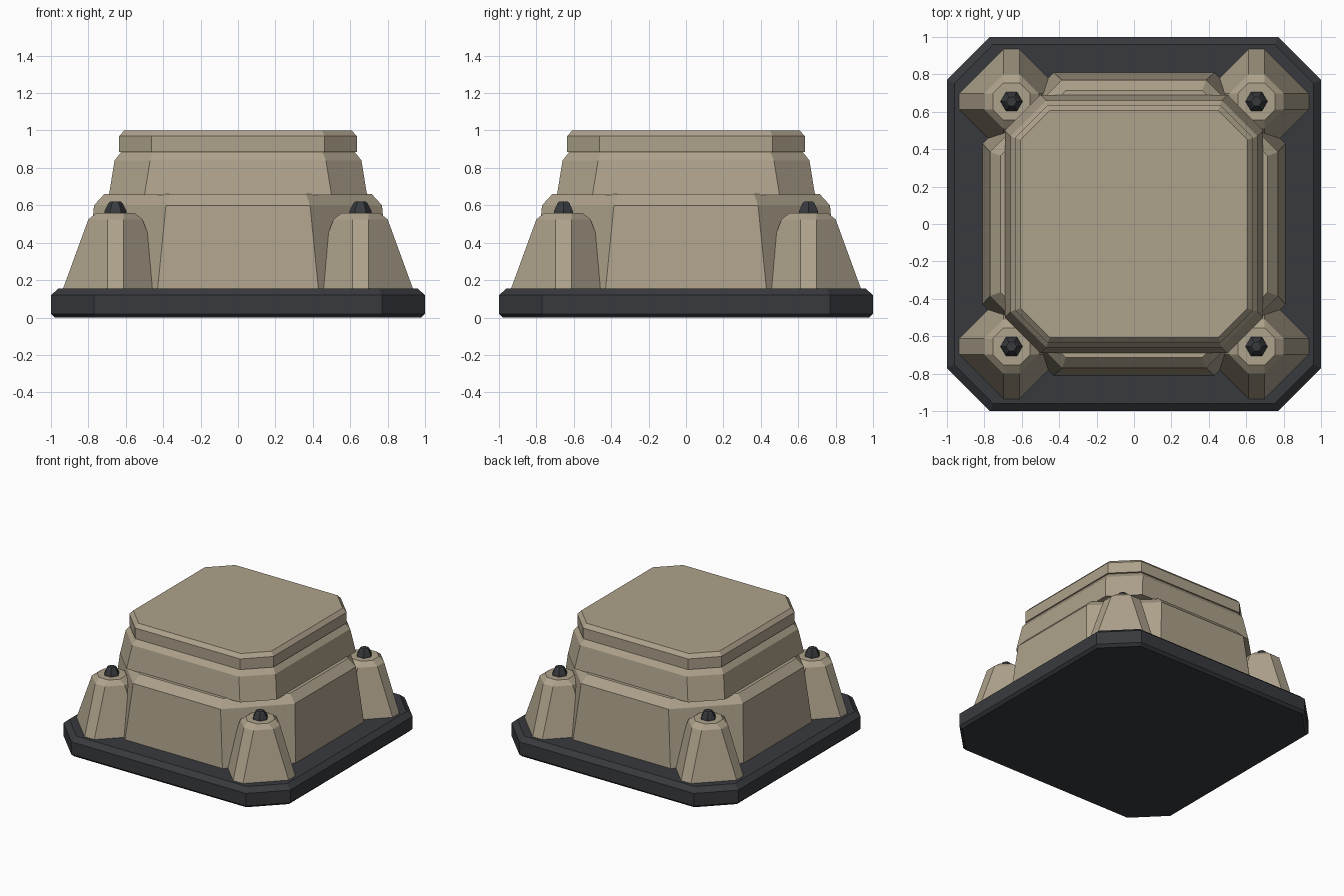
import bpy, bmesh, math

if "Cube" in bpy.data.objects:
    bpy.data.objects.remove(bpy.data.objects["Cube"])


def material(name, color):
    m = bpy.data.materials.new(name)
    m.diffuse_color = (*color, 1)
    m.use_nodes = True
    m.node_tree.nodes["Principled BSDF"].inputs["Base Color"].default_value = m.diffuse_color
    return m


TAN = material("tan_paint", (0.42, 0.36, 0.26))
DARK = material("dark_metal", (0.04, 0.042, 0.048))


def octagon(h, k):
    """Square of half width h whose flats end at k."""
    return [(k, -h), (h, -k), (h, k), (k, h), (-k, h), (-h, k), (-h, -k), (-k, -h)]


def hexagon(r):
    return [(r * math.cos(i * math.pi / 3), r * math.sin(i * math.pi / 3)) for i in range(6)]


def stack(name, sections, mat, center=(0, 0)):
    """Skin a list of (outline, z) sections into one closed solid."""
    bm = bmesh.new()
    rings = [[bm.verts.new((x, y, z)) for x, y in pts] for pts, z in sections]
    for a, b in zip(rings, rings[1:]):
        n = len(a)
        for i in range(n):
            j = (i + 1) % n
            bm.faces.new((a[i], a[j], b[j], b[i]))
    bm.faces.new(rings[0][::-1])
    bm.faces.new(rings[-1])
    bmesh.ops.recalc_face_normals(bm, faces=bm.faces)
    me = bpy.data.meshes.new(name)
    bm.to_mesh(me)
    bm.free()
    me.materials.append(mat)
    ob = bpy.data.objects.new(name, me)
    ob.location = (*center, 0)
    bpy.context.collection.objects.link(ob)
    return ob


def tier(name, rows, mat, center=(0, 0)):
    return stack(name, [(octagon(h, k), z) for h, k, z in rows], mat, center)


# Base plate with bevelled rims
tier("base_plate", [(0.98, 0.76, 0), (1, 0.77, 0.02), (1, 0.77, 0.12), (0.96, 0.752, 0.155)], DARK)

# Central body in three tiers
tier("lower_body", [(0.81, 0.43, 0.15), (0.77, 0.385, 0.60), (0.715, 0.365, 0.66)], TAN)
tier("middle_body", [(0.69, 0.50, 0.655), (0.66, 0.47, 0.84), (0.62, 0.45, 0.89)], TAN)
tier("top_cap", [(0.635, 0.462, 0.885), (0.635, 0.462, 0.97), (0.608, 0.45, 1.0)], TAN)

# Corner pylons, each with a hexagonal bolt
for sx, sy, side in [(-1, -1, "front_left"), (1, -1, "front_right"), (-1, 1, "back_left"), (1, 1, "back_right")]:
    c = (0.655 * sx, 0.655 * sy)
    tier(side + "_pylon", [(0.282, 0.043, 0.15), (0.145, 0.043, 0.525), (0.10, 0.042, 0.56)], TAN, c)
    stack(side + "_bolt", [(hexagon(r), z) for r, z in
                           [(0.06, 0.55), (0.058, 0.57), (0.038, 0.61), (0.028, 0.62)]], DARK, c)
